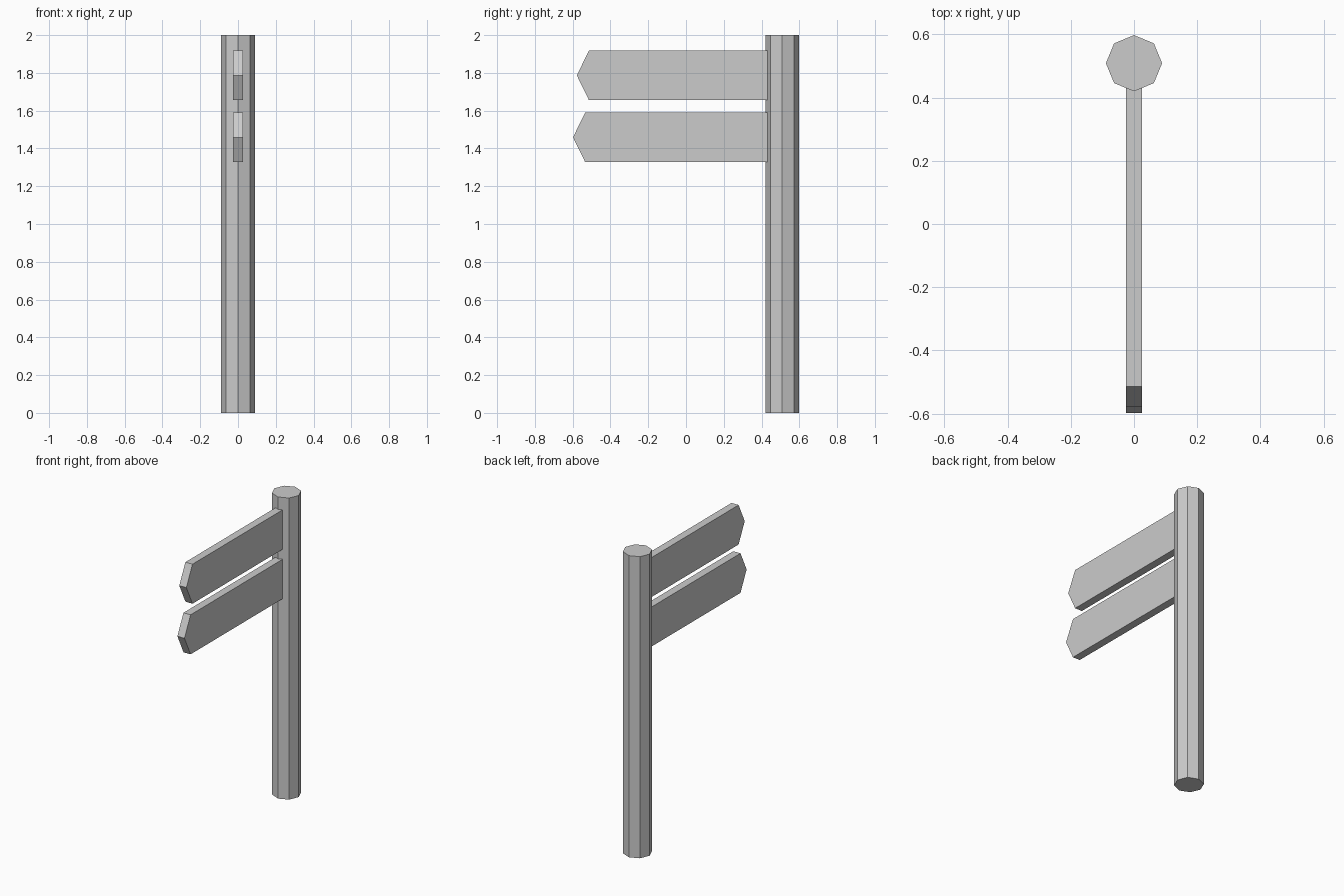
import bpy, bmesh, math

if "Cube" in bpy.data.objects:
    bpy.data.objects.remove(bpy.data.objects["Cube"])

POST_Y, POST_R, POST_H = 0.509, 0.089, 2.0


def extrude_profile(name, points, offset):
    """Flat polygon extruded into a closed solid."""
    bm = bmesh.new()
    face = bm.faces.new([bm.verts.new(p) for p in points])
    geom = bmesh.ops.extrude_face_region(bm, geom=[face], use_keep_orig=True)["geom"]
    bmesh.ops.translate(bm, vec=offset,
                        verts=[g for g in geom if isinstance(g, bmesh.types.BMVert)])
    bmesh.ops.recalc_face_normals(bm, faces=bm.faces)
    mesh = bpy.data.meshes.new(name)
    bm.to_mesh(mesh)
    bm.free()
    obj = bpy.data.objects.new(name, mesh)
    bpy.context.collection.objects.link(obj)
    return obj


def board(name, z, tip_y):
    """Arrow board along y with a blunt pointed end, rooted in the post."""
    half_h, half_t, point = 0.131, 0.026, 0.064
    back = POST_Y - POST_R + 0.02
    profile = [(back, -half_h), (back, half_h), (tip_y + point, half_h),
               (tip_y, 0), (tip_y + point, -half_h)]
    return extrude_profile(name, [(-half_t, y, z + h) for y, h in profile],
                           (2 * half_t, 0, 0))


# Octagonal post with a corner facing the front
angles = [math.tau * i / 8 for i in range(8)]
extrude_profile("post", [(POST_R * math.cos(a), POST_Y + POST_R * math.sin(a), 0)
                         for a in angles], (0, 0, POST_H))

# Two direction boards
board("upper_board", 1.787, -0.578)
board("lower_board", 1.459, -0.598)
